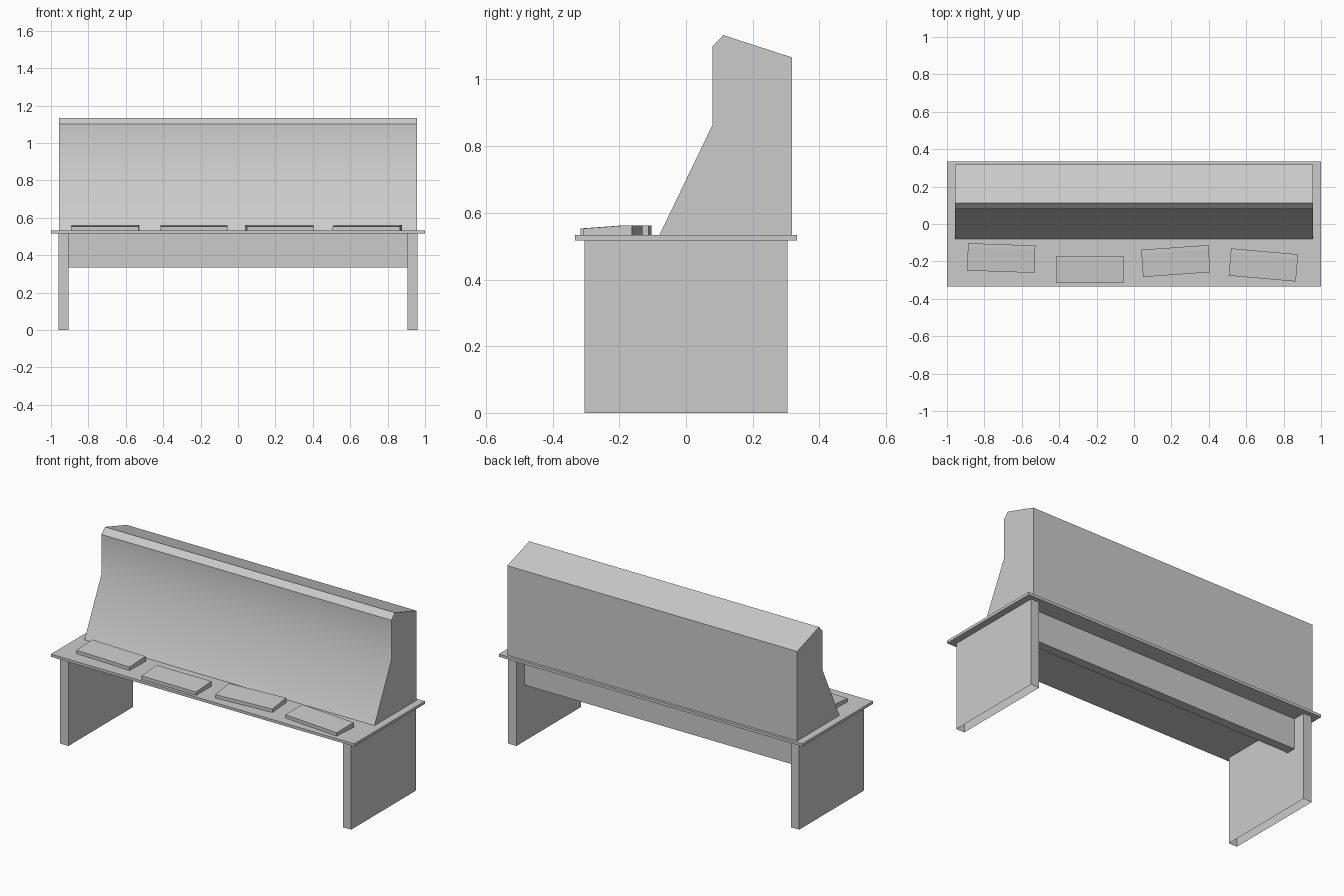
import bpy, bmesh
from math import radians
from mathutils import Matrix, Vector

cube = bpy.data.objects.get("Cube")
if cube:
    bpy.data.objects.remove(cube)

# Single grey finish
grey = bpy.data.materials.new("plain_grey")
grey.use_nodes = True
color = (0.6, 0.6, 0.6, 1)
grey.diffuse_color = color
grey.node_tree.nodes["Principled BSDF"].inputs["Base Color"].default_value = color


def extrude_profile(name, profile, x0, x1, open_bottom=False):
    """Sweep a closed (y, z) profile along x."""
    bm = bmesh.new()
    face = bm.faces.new([bm.verts.new((x0, y, z)) for y, z in profile])
    swept = bmesh.ops.extrude_face_region(bm, geom=[face], use_keep_orig=True)["geom"]
    moved = [v for v in swept if isinstance(v, bmesh.types.BMVert)]
    bmesh.ops.translate(bm, verts=moved, vec=Vector((x1 - x0, 0, 0)))
    bmesh.ops.recalc_face_normals(bm, faces=bm.faces)
    if open_bottom:
        under = [f for f in bm.faces if f.normal.z < -0.9]
        bmesh.ops.delete(bm, geom=under, context='FACES_ONLY')
    mesh = bpy.data.meshes.new(name)
    bm.to_mesh(mesh)
    bm.free()
    mesh.materials.append(grey)
    obj = bpy.data.objects.new(name, mesh)
    bpy.context.collection.objects.link(obj)
    return obj


def rect(y0, y1, z0, z1):
    return [(y0, z0), (y1, z0), (y1, z1), (y0, z1)]


TOP = 0.533          # work surface height
UNDER = 0.517        # underside of the desktop

# Desk: top, two slab legs and a rear modesty panel
extrude_profile("desktop", rect(-0.333, 0.333, UNDER, TOP), -1, 1)
for side, label in ((-1, "right"), (1, "left")):
    extrude_profile(label + "_leg", rect(-0.305, 0.305, 0, UNDER),
                    side * 0.905, side * 0.96, open_bottom=True)
extrude_profile("modesty_panel", rect(0.175, 0.23, 0.335, UNDER), -0.905, 0.905)

# Console housing with a softly bent front
console = extrude_profile("console_housing", [
    (-0.08, TOP), (0.08, 0.865), (0.08, 1.1), (0.112, 1.133),
    (0.318, 1.066), (0.318, TOP)], -0.956, 0.956)
bpy.ops.object.select_all(action='DESELECT')
console.select_set(True)
bpy.context.view_layer.objects.active = console
bpy.ops.object.shade_smooth_by_angle(angle=radians(32))

# Wedge keyboards lying loosely on the desktop
wedge = [(-0.073, 0), (0.073, 0), (0.073, 0.029), (0.05, 0.029), (-0.073, 0.02)]
places = [(-0.71, -0.182, -2), (-0.235, -0.243, 0),
          (0.223, -0.198, 4), (0.692, -0.219, -5)]
for i, (x, y, turn) in enumerate(places):
    keyboard = extrude_profile(f"keyboard_{i + 1}", wedge, -0.18, 0.18)
    keyboard.matrix_world = (Matrix.Translation((x, y, TOP))
                             @ Matrix.Rotation(radians(turn), 4, 'Z'))
